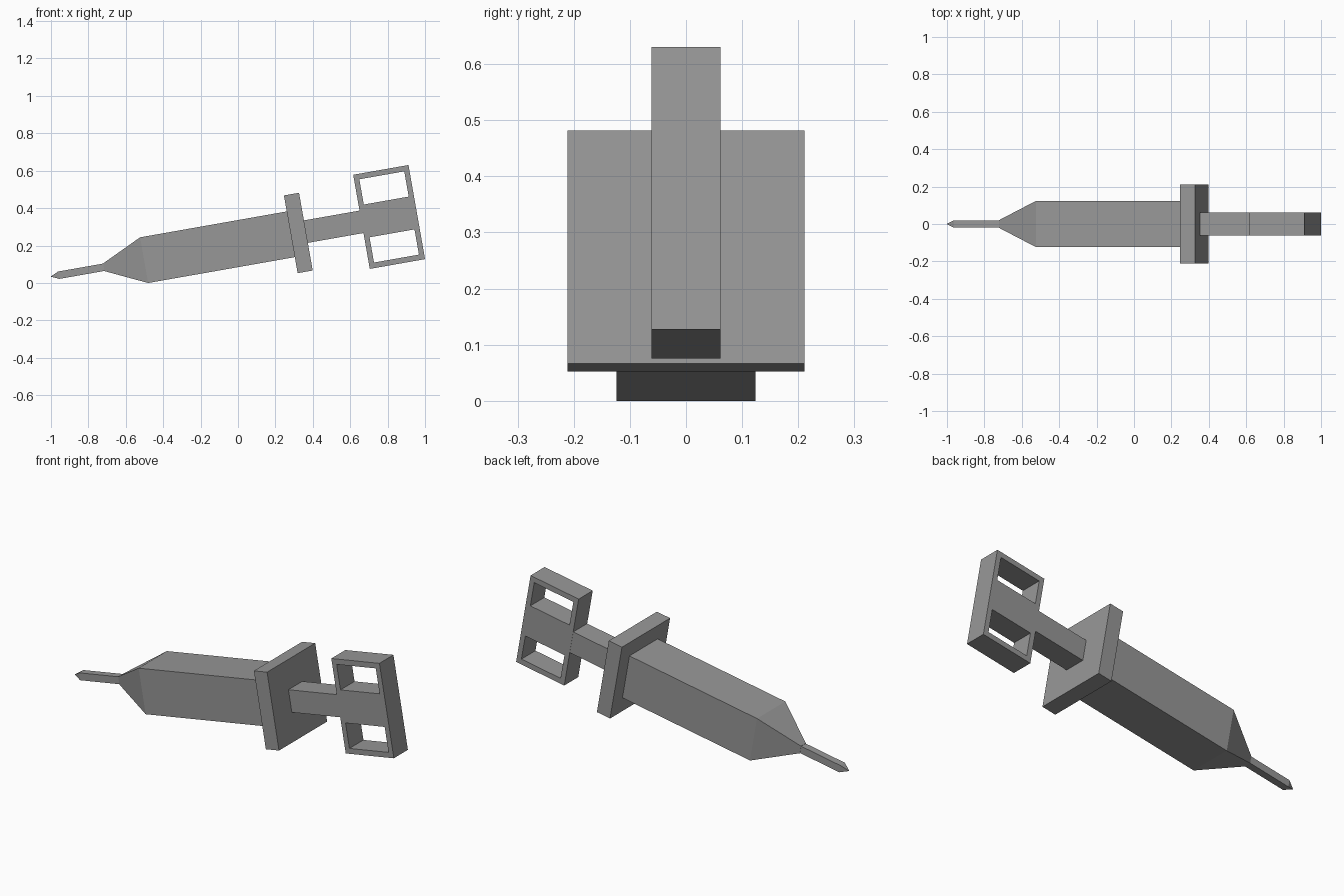
import bpy, bmesh, math
from mathutils import Matrix, Vector

if "Cube" in bpy.data.objects:
    bpy.data.objects.remove(bpy.data.objects["Cube"])

# Everything is modelled along local x, then tilted 10 degrees nose-down
AXIS = 0.207
TILT = Matrix.Rotation(math.radians(-10), 4, 'Y') @ Matrix.Translation((0, 0, AXIS))

# Dark grey finish
GREY = bpy.data.materials.new("dark_grey")
GREY.diffuse_color = (0.31, 0.31, 0.31, 1)
GREY.use_nodes = True
GREY.node_tree.nodes["Principled BSDF"].inputs["Base Color"].default_value = GREY.diffuse_color


def finish(name, bm):
    bmesh.ops.remove_doubles(bm, verts=bm.verts, dist=1e-5)
    bmesh.ops.recalc_face_normals(bm, faces=bm.faces)
    bm.transform(TILT)
    mesh = bpy.data.meshes.new(name)
    bm.to_mesh(mesh)
    bm.free()
    mesh.materials.append(GREY)
    obj = bpy.data.objects.new(name, mesh)
    bpy.context.collection.objects.link(obj)
    return obj


def square_loft(name, sections):
    """Join square cross-sections given as (position, half width)."""
    bm = bmesh.new()
    rings = [[bm.verts.new((u, a * h, b * h))
              for a, b in ((-1, -1), (1, -1), (1, 1), (-1, 1))]
             for u, h in sections]
    for r, s in zip(rings, rings[1:]):
        for i in range(4):
            j = (i + 1) % 4
            bm.faces.new((r[i], r[j], s[j], s[i]))
    bm.faces.new(rings[0])
    bm.faces.new(rings[-1])
    return finish(name, bm)


# Needle with pointed end
square_loft("needle", [(-0.979, 0.001), (-0.937, 0.02), (-0.69, 0.02)])

# Barrel with tapered nose
square_loft("barrel", [(-0.692, 0.021), (-0.473, 0.124), (0.325, 0.124)])

# Finger flange
square_loft("finger_flange", [(0.323, 0.211), (0.405, 0.211)])

# Plunger rod
square_loft("plunger_rod", [(0.40, 0.061), (0.708, 0.061)])

# Thumb handle: grid of cells with two windows left open, extruded to a slab
us = [0.707, 0.735, 0.979, 1.007]
vs = [-0.2555, -0.226, -0.089, 0.089, 0.226, 0.2555]
bm = bmesh.new()
grid = [[bm.verts.new((u, -0.0615, v)) for v in vs] for u in us]
for i in range(3):
    for j in range(5):
        if i == 1 and j in (1, 3):
            continue
        bm.faces.new((grid[i][j], grid[i + 1][j], grid[i + 1][j + 1], grid[i][j + 1]))
front = bm.faces[:]
ext = bmesh.ops.extrude_face_region(bm, geom=front, use_keep_orig=True)
bmesh.ops.translate(bm, vec=Vector((0, 0.123, 0)),
                    verts=[g for g in ext["geom"] if isinstance(g, bmesh.types.BMVert)])
finish("thumb_handle", bm)
